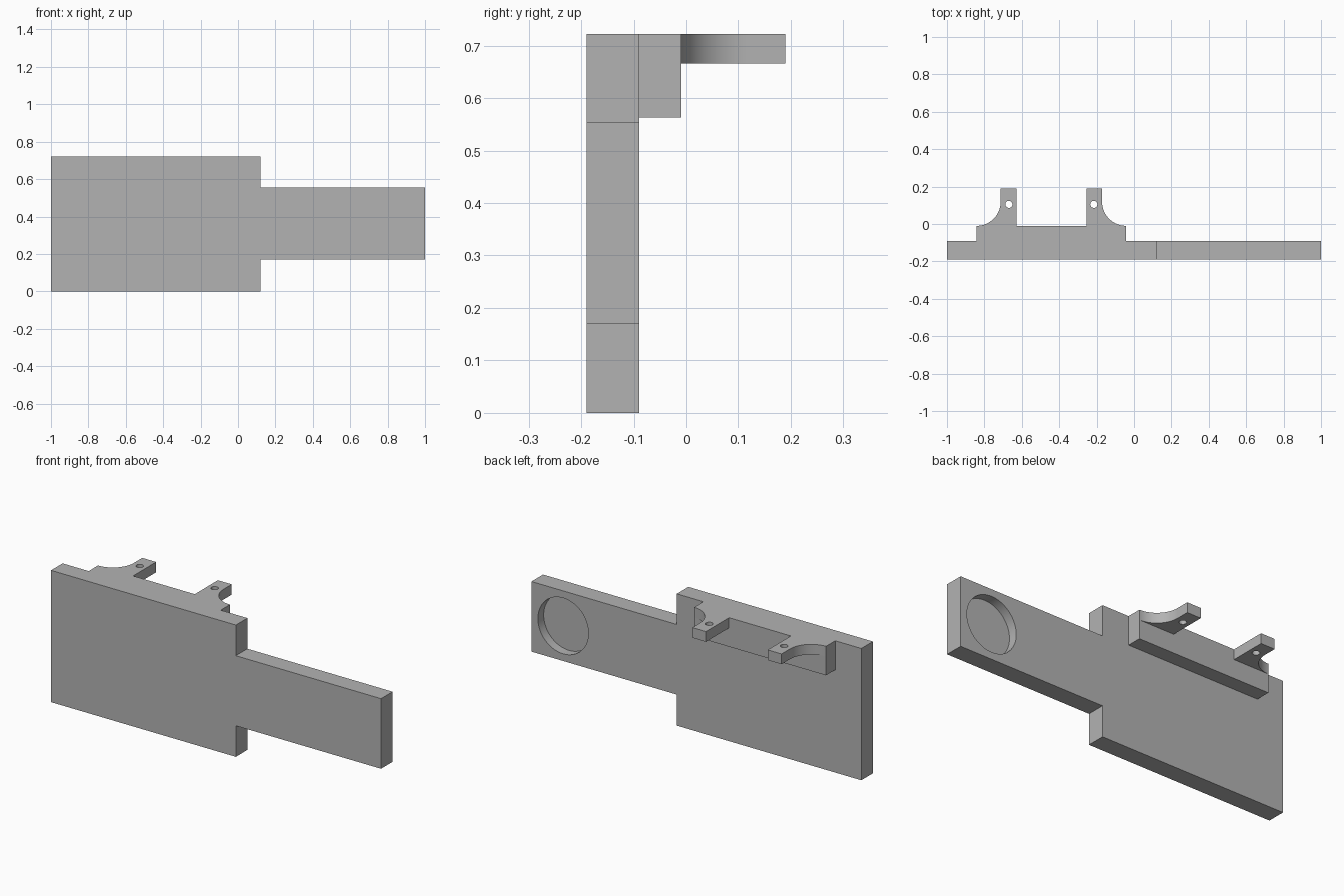
import bpy, bmesh, math
from mathutils import Matrix, Vector

if "Cube" in bpy.data.objects:
    bpy.data.objects.remove(bpy.data.objects["Cube"], do_unlink=True)

grey = bpy.data.materials.new("plain_grey")
grey.use_nodes = True
colour = (0.45, 0.45, 0.45, 1)
grey.diffuse_color = colour
grey.node_tree.nodes["Principled BSDF"].inputs["Base Color"].default_value = colour

FRONT, BACK, TOP = -0.19, -0.09, 0.722
RAIL_BACK, LUG_BACK = -0.01, 0.19
MID = -0.442           # centre line of the mounting bracket


def prism(name, outline, offset, depth):
    """Extrude a closed 3D outline along a vector."""
    bm = bmesh.new()
    face = bm.faces.new([bm.verts.new(Vector(p) + Vector(offset)) for p in outline])
    moved = bmesh.ops.extrude_face_region(bm, geom=[face])["geom"]
    bmesh.ops.translate(bm, vec=depth, verts=[v for v in moved if isinstance(v, bmesh.types.BMVert)])
    bmesh.ops.recalc_face_normals(bm, faces=bm.faces)
    return finish(name, bm)


def cylinder(name, centre, radius, depth, rotation, sides):
    bm = bmesh.new()
    bmesh.ops.create_cone(bm, cap_ends=True, segments=sides, radius1=radius, radius2=radius,
                          depth=depth, matrix=Matrix.Translation(centre) @ rotation)
    return finish(name, bm)


def finish(name, bm):
    mesh = bpy.data.meshes.new(name)
    bm.to_mesh(mesh)
    bm.free()
    mesh.materials.append(grey)
    obj = bpy.data.objects.new(name, mesh)
    bpy.context.collection.objects.link(obj)
    return obj


def combine(target, tool, operation):
    """Apply a boolean and discard the tool."""
    mod = target.modifiers.new("join", 'BOOLEAN')
    mod.operation, mod.solver, mod.object = operation, 'EXACT', tool
    bpy.context.view_layer.objects.active = target
    bpy.ops.object.modifier_apply(modifier=mod.name)
    bpy.data.objects.remove(tool, do_unlink=True)


# Stepped plate: tall panel with a narrower arm towards +x
outline = [(-1, 0), (0.12, 0), (0.12, 0.17), (1, 0.17),
           (1, 0.554), (0.12, 0.554), (0.12, TOP), (-1, TOP)]
plate = prism("mounting_plate", [(x, 0, z) for x, z in outline], (0, FRONT, 0), (0, BACK - FRONT, 0))

# Shallow round pocket in the back of the arm
pocket = cylinder("pocket_cutter", (0.808, BACK, 0.362), 0.153, 0.1, Matrix.Rotation(math.pi / 2, 4, 'X'), 64)
combine(plate, pocket, 'DIFFERENCE')

# Rail along the top of the back
half, inner, outer = 0.4, 0.187, 0.271
rail = [(MID - half, BACK - 0.02), (MID + half, BACK - 0.02), (MID + half, RAIL_BACK), (MID - half, RAIL_BACK)]
combine(plate, prism("rail", [(x, y, 0) for x, y in rail], (0, 0, 0.563), (0, 0, TOP - 0.563)), 'UNION')

# Pair of drilled lugs with concave outer fillets
radius = half - outer
for side in (-1, 1):
    arc = [(half - radius * math.sin(a), RAIL_BACK + radius - radius * math.cos(a))
           for a in (math.pi / 2 * i / 20 for i in range(21))]
    lug = [(inner, RAIL_BACK - 0.02), (half, RAIL_BACK - 0.02)] + arc + [(outer, LUG_BACK), (inner, LUG_BACK)]
    combine(plate, prism("lug", [(MID + side * x, y, 0) for x, y in lug],
                         (0, 0, 0.666), (0, 0, TOP - 0.666)), 'UNION')
    hole = cylinder("hole_cutter", (MID + side * 0.227, 0.105, 0.69), 0.019, 0.2, Matrix(), 32)
    combine(plate, hole, 'DIFFERENCE')

# Merge flush faces, then smooth the curved walls
bm = bmesh.new()
bm.from_mesh(plate.data)
bmesh.ops.remove_doubles(bm, verts=bm.verts, dist=0.0001)
bmesh.ops.dissolve_limit(bm, angle_limit=0.01, verts=bm.verts, edges=bm.edges)
bm.to_mesh(plate.data)
bm.free()
bpy.ops.object.select_all(action='DESELECT')
plate.select_set(True)
bpy.context.view_layer.objects.active = plate
bpy.ops.object.shade_smooth_by_angle(angle=math.radians(30))
